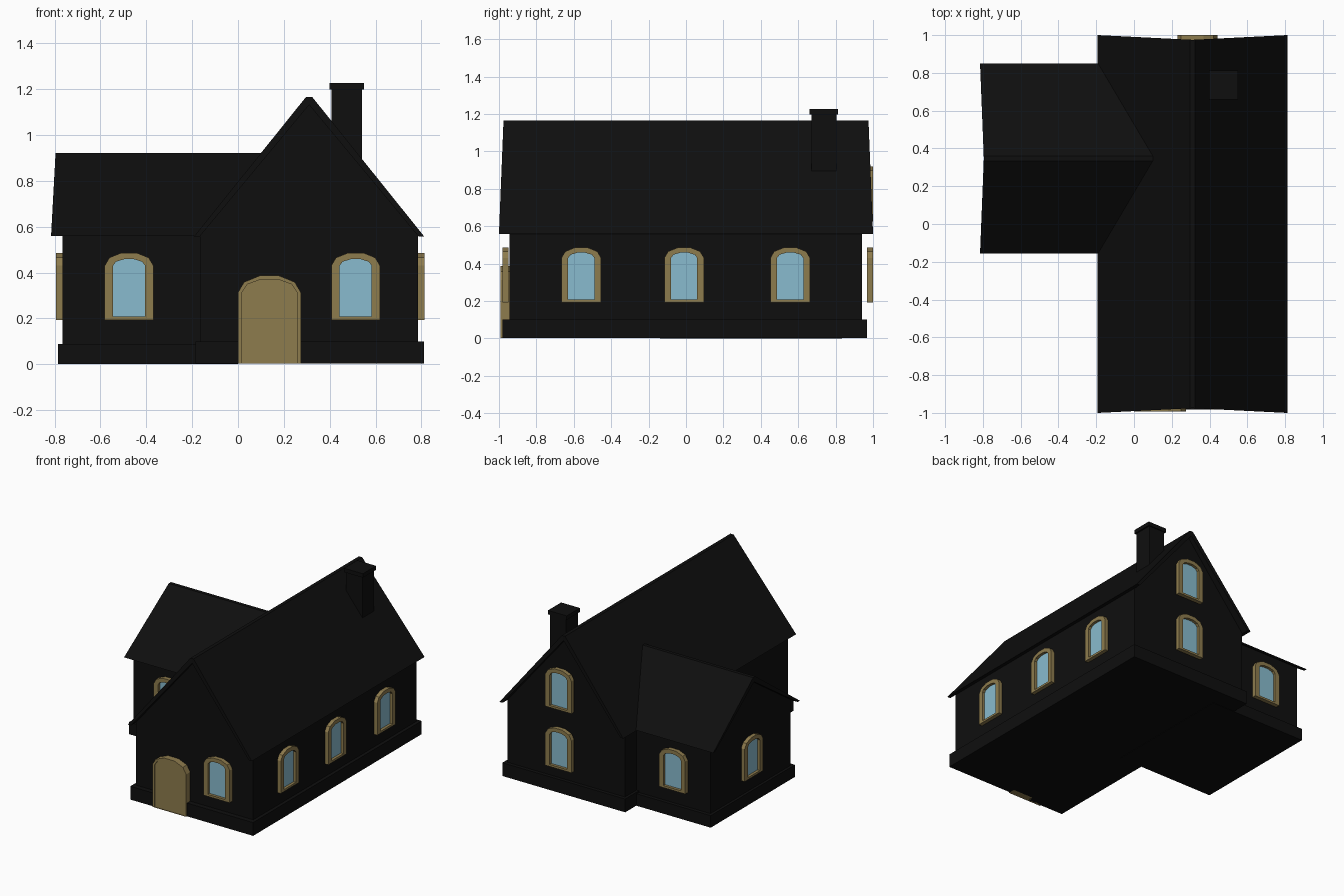
import bpy, bmesh
from math import sin, cos, pi, radians
from mathutils import Matrix

if "Cube" in bpy.data.objects:
    bpy.data.objects.remove(bpy.data.objects["Cube"])


def material(name, rgb):
    m = bpy.data.materials.new(name)
    m.use_nodes = True
    m.diffuse_color = (*rgb, 1)
    m.node_tree.nodes["Principled BSDF"].inputs["Base Color"].default_value = (*rgb, 1)
    return m


BLACK = material("soot black", (0.0045, 0.0045, 0.0045))
WOOD = material("tan wood", (0.27, 0.2, 0.075))
GLASS = material("pale blue glass", (0.25, 0.5, 0.62))


def finish(name, bm, mat, loc=(0, 0, 0), turn=0):
    bmesh.ops.recalc_face_normals(bm, faces=bm.faces)
    mesh = bpy.data.meshes.new(name)
    bm.to_mesh(mesh)
    bm.free()
    mesh.materials.append(mat)
    ob = bpy.data.objects.new(name, mesh)
    bpy.context.collection.objects.link(ob)
    ob.matrix_world = Matrix.Translation(loc) @ Matrix.Rotation(radians(turn), 4, "Z")
    return ob


def box(name, lo, hi, mat=BLACK):
    bm = bmesh.new()
    bmesh.ops.create_cube(bm, size=1)
    for v in bm.verts:
        v.co = [lo[i] if v.co[i] < 0 else hi[i] for i in range(3)]
    return finish(name, bm, mat)


def gable(name, half, y0, y1, loc, turn=0, flare=0.0):
    """Half profile run along y and mirrored; flare pushes the ends out toward the eaves."""
    bm = bmesh.new()
    a = [bm.verts.new((u, y0 - flare * u, z)) for u, z in half]
    b = [bm.verts.new((u, y1 + flare * u, z)) for u, z in half]
    bm.faces.new(a)
    bm.faces.new(b)
    for i in range(len(half) - 1):
        bm.faces.new((a[i], a[i + 1], b[i + 1], b[i]))
    ob = finish(name, bm, BLACK, loc, turn)
    ob.modifiers.new("other half", "MIRROR").use_clip = True
    return ob


def roof(name, h, eave, ridge, *where, flare):
    half = [(0, ridge), (0.013, ridge), (h, eave), (h - 0.025, eave), (0, ridge - 0.035)]
    return gable(name, half, *where, flare=flare)


def walls(name, h, eave, ridge, *where):
    half = [(0, 0.05), (h, 0.05), (h, eave), (0, ridge)]
    return gable(name, half, *where)


def arch(h, bottom, spring, top, n=5):
    pts = [(-h, bottom), (h, bottom)]
    for i in range(n + 1):
        t = pi * i / n
        pts.append((h * cos(t), spring + (top - spring) * sin(t) / sin(pi * 2 / 5)))
    return pts


def ring(name, outer, inner, depth, loc, turn):
    """Arched frame with an open middle."""
    bm = bmesh.new()
    loops = [[bm.verts.new((x, -d, z)) for x, z in pts]
             for pts, d in ((outer, 0), (outer, depth), (inner, depth), (inner, 0))]
    n = len(outer)
    for k in range(4):
        p, q = loops[k], loops[(k + 1) % 4]
        for i in range(n):
            j = (i + 1) % n
            bm.faces.new((p[i], p[j], q[j], q[i]))
    return finish(name, bm, WOOD, loc, turn)


def slab(name, pts, d0, d1, mat, loc, turn):
    """Arched plate."""
    bm = bmesh.new()
    face = bm.faces.new([bm.verts.new((x, -d0, z)) for x, z in pts])
    ext = bmesh.ops.extrude_face_region(bm, geom=[face])
    for v in ext["geom"]:
        if isinstance(v, bmesh.types.BMVert):
            v.co.y = -d1
    return finish(name, bm, mat, loc, turn)


def window(name, x, y, turn, z=0.0):
    outer = arch(0.106, 0.193, 0.43, 0.486)
    inner = arch(0.07, 0.208, 0.43, 0.458)
    ring(name + "_window_frame", outer, inner, 0.031, (x, y, z), turn)
    slab(name + "_window_glass", inner, 0.002, 0.011, GLASS, (x, y, z), turn)


# Main house
MAIN = (0.31, 0, 0)
walls("main_walls", 0.475, 0.565, 1.14, -0.945, 0.942, MAIN)
roof("main_roof", 0.502, 0.557, 1.166, -0.975, 0.975, MAIN, flare=0.05)
box("main_plinth", (-0.185, -0.982, 0.003), (0.81, 0.968, 0.1))

# Side wing, turned so its ridge runs along x
WING = (0, 0.347, 0)
walls("wing_walls", 0.462, 0.57, 0.895, 0, 0.765, WING, 90)
roof("wing_roof", 0.502, 0.56, 0.92, -0.13, 0.795, WING, 90, flare=0.04)
box("wing_plinth", (-0.785, -0.14, 0), (0, 0.835, 0.088))

# Chimney
box("chimney_shaft", (0.408, 0.67, 0.8), (0.54, 0.805, 1.2))
box("chimney_cap", (0.398, 0.66, 1.197), (0.55, 0.812, 1.226))

# Windows
window("front", 0.513, -0.95, 0)
for label, y in (("front", -0.56), ("middle", -0.01), ("rear", 0.557)):
    window("left_" + label, 0.782, y, 90)
window("back_lower", 0.335, 0.969, 180)
window("back_upper", 0.335, 0.969, 180, 0.433)
window("wing_front", -0.475, -0.115, 0)
window("wing_end", -0.762, 0.347, -90)
window("wing_back", -0.475, 0.808, 180)

# Front door
DOOR = (0.137, -0.94, 0.003)
door_outer = arch(0.137, 0, 0.31, 0.383)
door_inner = arch(0.12, 0, 0.31, 0.367)
ring("door_frame", door_outer, door_inner, 0.052, DOOR, 0)
slab("door", door_inner, 0, 0.045, WOOD, DOOR, 0)
